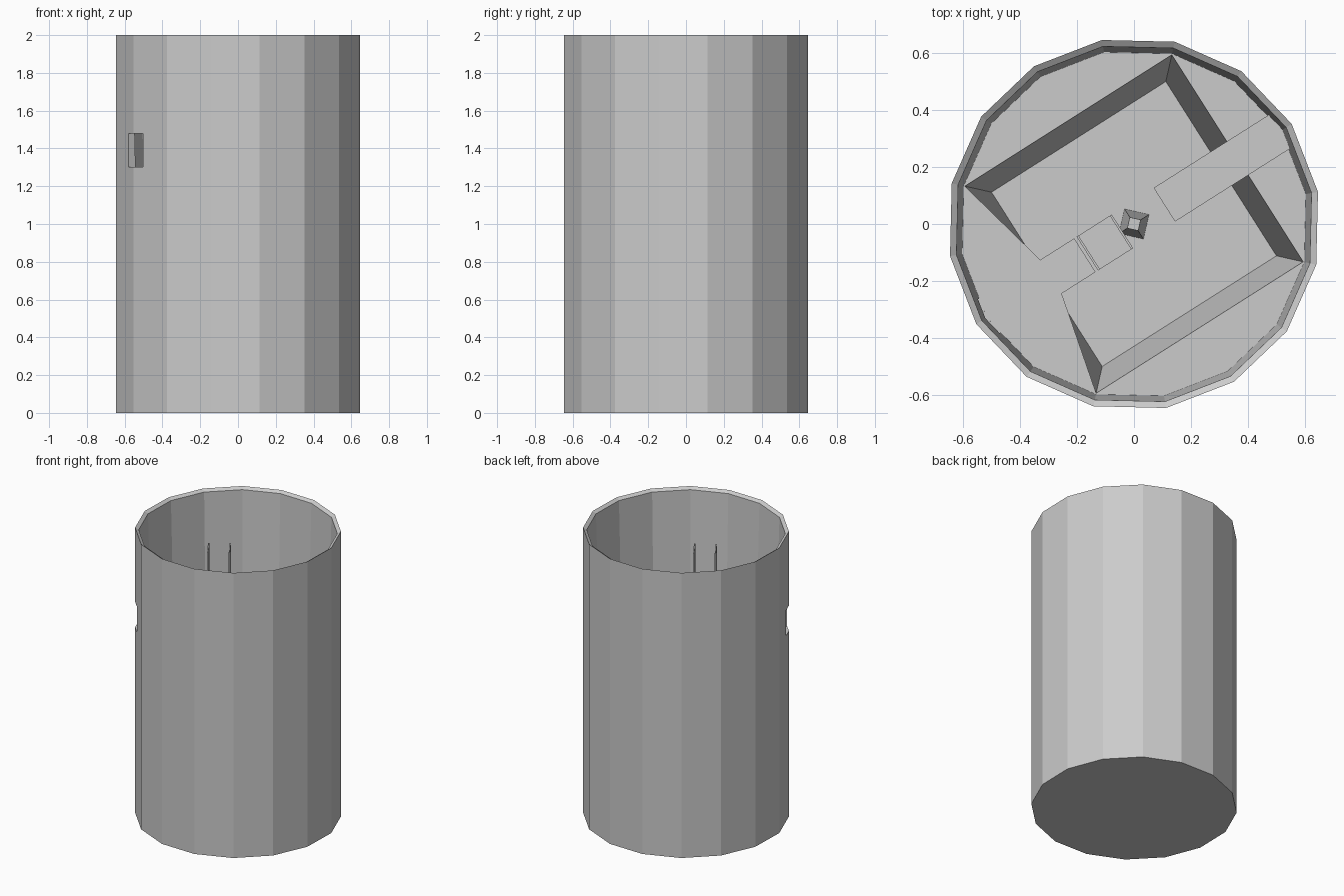
import bpy, bmesh
from math import cos, sin, pi, radians

if "Cube" in bpy.data.objects:
    bpy.data.objects.remove(bpy.data.objects["Cube"])

ROT = radians(32.4)   # whole model is turned about z
SIDES = 16
LEDGE_Z, FLOOR_Z = 1.30, 0.80


def make_object(name, bm):
    bmesh.ops.recalc_face_normals(bm, faces=bm.faces)
    mesh = bpy.data.meshes.new(name)
    bm.to_mesh(mesh)
    bm.free()
    obj = bpy.data.objects.new(name, mesh)
    obj.rotation_euler.z = ROT
    bpy.context.collection.objects.link(obj)
    return obj


def loft(name, rings):
    """Skin a list of point rings and cap both ends."""
    bm = bmesh.new()
    loops = [[bm.verts.new(p) for p in ring] for ring in rings]
    n = len(loops[0])
    for a, b in zip(loops, loops[1:]):
        for i in range(n):
            j = (i + 1) % n
            bm.faces.new((a[i], a[j], b[j], b[i]))
    bm.faces.new(loops[0][::-1])
    bm.faces.new(loops[-1])
    return make_object(name, bm)


def circle(r, z, n=SIDES):
    return [(r * cos(2 * pi * i / n), r * sin(2 * pi * i / n), z) for i in range(n)]


def square(half, z):
    """Square ring with as many points as the round rings."""
    pts = []
    for i in range(SIDES):
        c, s = cos(2 * pi * i / SIDES), sin(2 * pi * i / SIDES)
        k = half / max(abs(c), abs(s))
        pts.append((c * k, s * k, z))
    return pts


def slab(name, outline, z0, z1):
    return loft(name, [[(x, y, z) for x, y in outline] for z in (z0, z1)])


def box(name, x0, x1, half_y, z0, z1):
    return slab(name, [(x0, -half_y), (x1, -half_y), (x1, half_y), (x0, half_y)], z0, z1)


# Round drum with bevelled rim, inner ledge and tapered square well
drum = loft("drum", [
    circle(0.655, 0), circle(0.655, 2), circle(0.632, 1.985),
    circle(0.612, LEDGE_Z), square(0.43, LEDGE_Z), square(0.362, FLOOR_Z)])

# Small window through the wall
cutter = box("window_cutter", -0.75, -0.5, 0.07, LEDGE_Z + 0.001, 1.48)
cutter.hide_render = True
cutter.hide_set(True)
cut = drum.modifiers.new("window", "BOOLEAN")
cut.operation = "DIFFERENCE"
cut.solver = "EXACT"
cut.object = cutter

# Ledge extension leading from the window toward the middle
slab("window_ledge", [(-0.43, 0.43), (-0.43, -0.43), (-0.345, -0.07), (-0.204, -0.07),
                      (-0.204, 0.07), (-0.345, 0.07)], LEDGE_Z - 0.02, LEDGE_Z)

# Beam across from the window
box("beam", 0.126, 0.62, 0.07, LEDGE_Z, 1.48)

# Tray with two upright thin plates
box("tray", -0.19, -0.052, 0.07, LEDGE_Z - 0.02, LEDGE_Z)
for i, x in enumerate((-0.19, -0.052)):
    box(f"upright_plate_{i + 1}", x - 0.004, x + 0.004, 0.07, LEDGE_Z - 0.02, 1.87)

# Tapered four-sided centre post
loft("centre_post", [circle(0.062, FLOOR_Z, 4), circle(0.028, LEDGE_Z, 4)])
